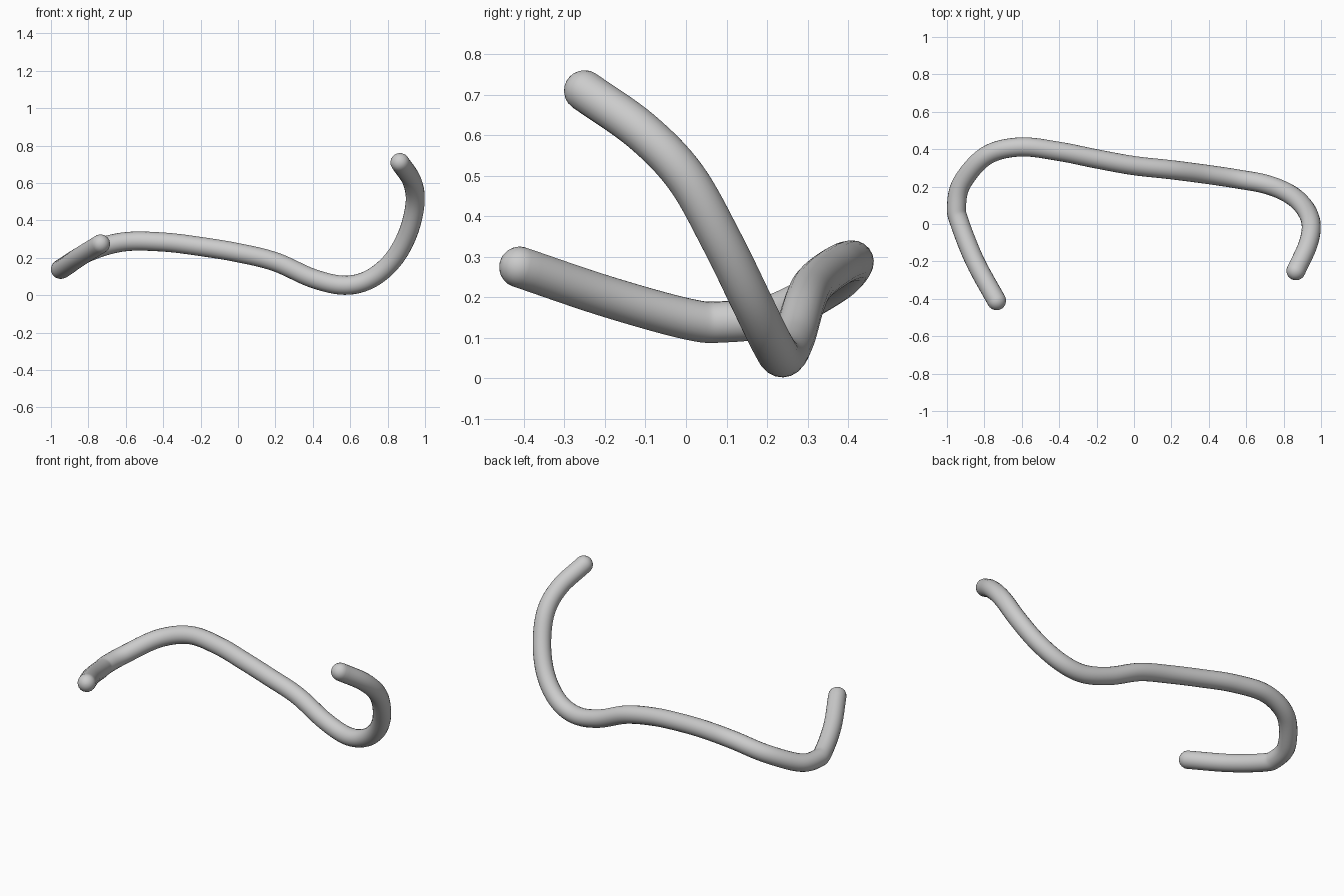
import bpy, math
from mathutils import Vector

if "Cube" in bpy.data.objects:
    bpy.data.objects.remove(bpy.data.objects["Cube"])

R = 0.051
# centre line of the bent bar, left tip to right tip
path = [Vector(p) for p in [
    (-0.735, -0.41, 0.274), (-0.85, -0.2, 0.203), (-0.93, 0.0, 0.147),
    (-0.949, 0.09, 0.139), (-0.92, 0.22, 0.158), (-0.79, 0.365, 0.235),
    (-0.61, 0.412, 0.285), (-0.4, 0.388, 0.284), (-0.2, 0.348, 0.26),
    (0.0, 0.312, 0.227), (0.2, 0.29, 0.178), (0.4, 0.264, 0.09),
    (0.57, 0.238, 0.053), (0.71, 0.211, 0.088), (0.83, 0.161, 0.19),
    (0.91, 0.09, 0.335), (0.947, 0.0, 0.495), (0.93, -0.11, 0.61),
    (0.866, -0.25, 0.709)]]


def smooth(pts, steps=8):
    """Catmull-Rom curve through the points, with reflected end points."""
    p = [2 * pts[0] - pts[1]] + pts + [2 * pts[-1] - pts[-2]]
    out = []
    for a, b, c, d in zip(p, p[1:], p[2:], p[3:]):
        for i in range(steps):
            t = i / steps
            out.append(0.5 * (2 * b + (c - a) * t + (2 * a - 5 * b + 4 * c - d) * t * t
                              + (3 * b - a - 3 * c + d) * t ** 3))
    return out + [pts[-1].copy()]


def round_cap(end, inner):
    """Points and radii that close a tip with a half sphere."""
    direction = (end - inner).normalized()
    angles = [math.radians(a) for a in (15, 30, 45, 60, 72, 82, 89)]
    return [(end + direction * R * math.sin(a), math.cos(a)) for a in angles]


line = smooth(path)
rings = (round_cap(line[0], line[1])[::-1] + [(p, 1.0) for p in line]
         + round_cap(line[-1], line[-2]))

# round tube swept along the line
curve = bpy.data.curves.new("bent_bar", 'CURVE')
curve.dimensions = '3D'
curve.bevel_depth = R
curve.bevel_resolution = 8
curve.use_fill_caps = True
spline = curve.splines.new('POLY')
spline.points.add(len(rings) - 1)
for pt, (co, r) in zip(spline.points, rings):
    pt.co = (*co, 1)
    pt.radius = r
bar = bpy.data.objects.new("bent_bar", curve)
bpy.context.collection.objects.link(bar)
bpy.context.view_layer.objects.active = bar
bar.select_set(True)
bpy.ops.object.convert(target='MESH')
bpy.ops.object.shade_smooth()
